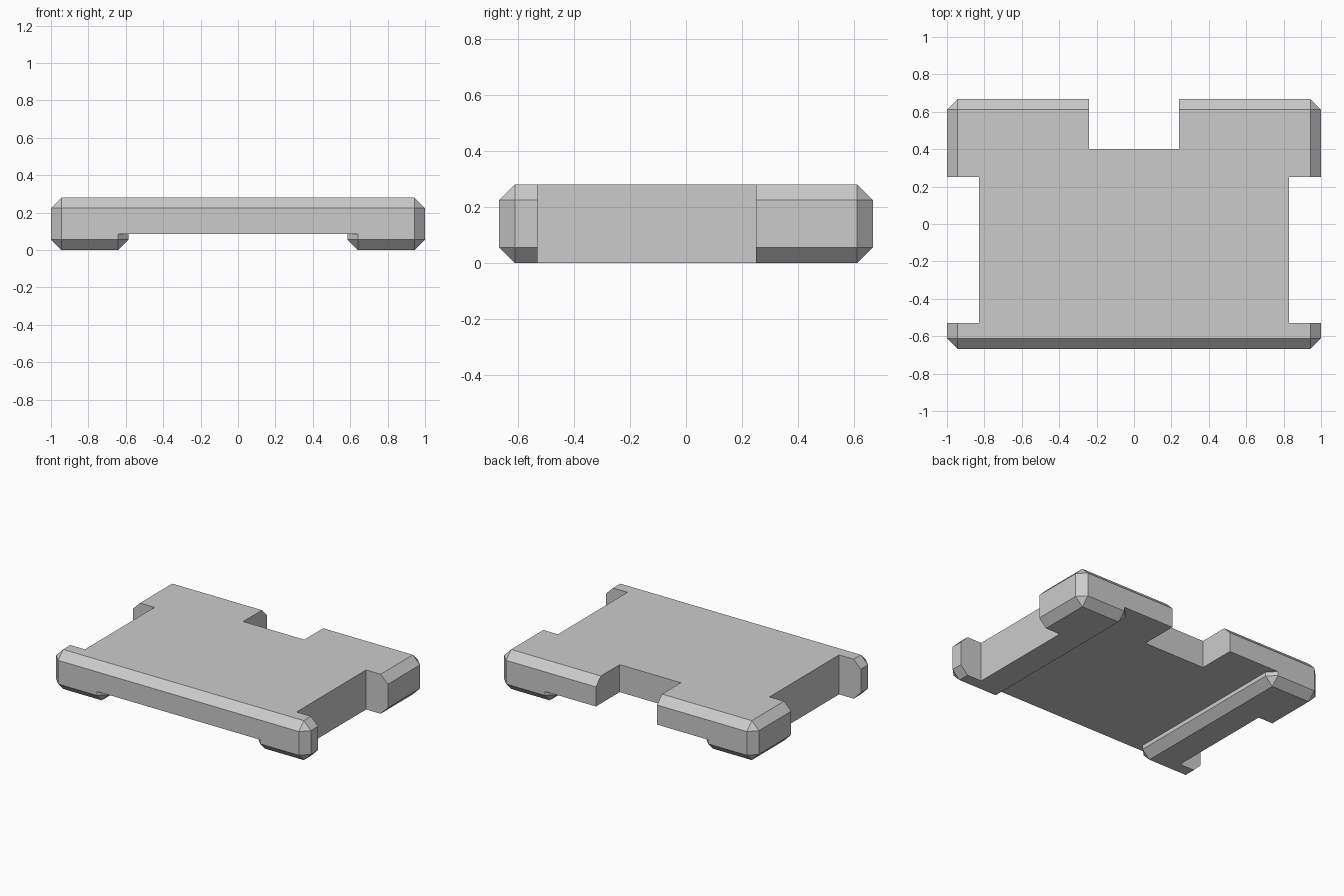
import bpy
import bmesh
from mathutils import Vector

cube = bpy.data.objects.get("Cube")
if cube:
    bpy.data.objects.remove(cube, do_unlink=True)

HALF_Y = 0.667
TOP = 0.28
STEP = 0.085      # underside of the deck between the runners
CHAMFER = 0.056

gray = bpy.data.materials.new("light gray")
gray.use_nodes = True
gray.diffuse_color = (0.6, 0.6, 0.6, 1)
gray.node_tree.nodes["Principled BSDF"].inputs["Base Color"].default_value = (0.6, 0.6, 0.6, 1)


def hull(name, points):
    """Flat-faced convex solid around the given points."""
    bm = bmesh.new()
    for p in points:
        bm.verts.new(p)
    bmesh.ops.convex_hull(bm, input=bm.verts)
    bmesh.ops.dissolve_limit(bm, angle_limit=0.01, verts=bm.verts, edges=bm.edges)
    bmesh.ops.recalc_face_normals(bm, faces=bm.faces)
    mesh = bpy.data.meshes.new(name)
    bm.to_mesh(mesh)
    bm.free()
    mesh.materials.append(gray)
    obj = bpy.data.objects.new(name, mesh)
    bpy.context.collection.objects.link(obj)
    return obj


def ring(x0, x1, z, inset):
    """Corner-cut outline at full size, or a plain rectangle when inset."""
    c = CHAMFER
    points = []
    for x, sx in ((x0, 1), (x1, -1)):
        for y, sy in ((-HALF_Y, 1), (HALF_Y, -1)):
            if inset:
                points.append((x + sx * c, y + sy * c, z))
            else:
                points += [(x + sx * c, y, z), (x, y + sy * c, z)]
    return points


def block(name, x0, x1, y0, y1, z0, z1):
    return hull(name, [(x, y, z) for x in (x0, x1) for y in (y0, y1) for z in (z0, z1)])


# Deck with chamfered top and corners
body = hull("deck", ring(-1, 1, STEP, False) + ring(-1, 1, TOP - CHAMFER, False)
            + ring(-1, 1, TOP, True))

# Two chamfered runners beneath it
parts = []
for name, x0, x1 in (("right_runner", -1, -0.585), ("left_runner", 0.585, 1)):
    parts.append((hull(name, ring(x0, x1, 0, True) + ring(x0, x1, CHAMFER, False)
                       + ring(x0, x1, STEP, False)), 'UNION'))

# Side and back notches
for name, box in (("right_notch", (-1.2, -0.83, -0.53, 0.25)),
                  ("left_notch", (0.83, 1.2, -0.53, 0.25)),
                  ("back_notch", (-0.24, 0.24, 0.4, 0.9))):
    parts.append((block(name, *box, -0.2, 0.5), 'DIFFERENCE'))

for tool, operation in parts:
    tool.hide_render = True
    mod = body.modifiers.new(tool.name, 'BOOLEAN')
    mod.operation = operation
    mod.solver = 'EXACT'
    mod.object = tool

# Apply the cuts, then merge the coplanar seams
graph = bpy.context.evaluated_depsgraph_get()
mesh = bpy.data.meshes.new_from_object(body.evaluated_get(graph))
body.modifiers.clear()
body.data = mesh
for tool, _ in parts:
    bpy.data.objects.remove(tool, do_unlink=True)

bm = bmesh.new()
bm.from_mesh(mesh)
bmesh.ops.remove_doubles(bm, verts=bm.verts, dist=0.0001)
bmesh.ops.dissolve_limit(bm, angle_limit=0.01, verts=bm.verts, edges=bm.edges)
for face in bm.faces:
    face.smooth = False
    face.material_index = 0
bm.to_mesh(mesh)
bm.free()
